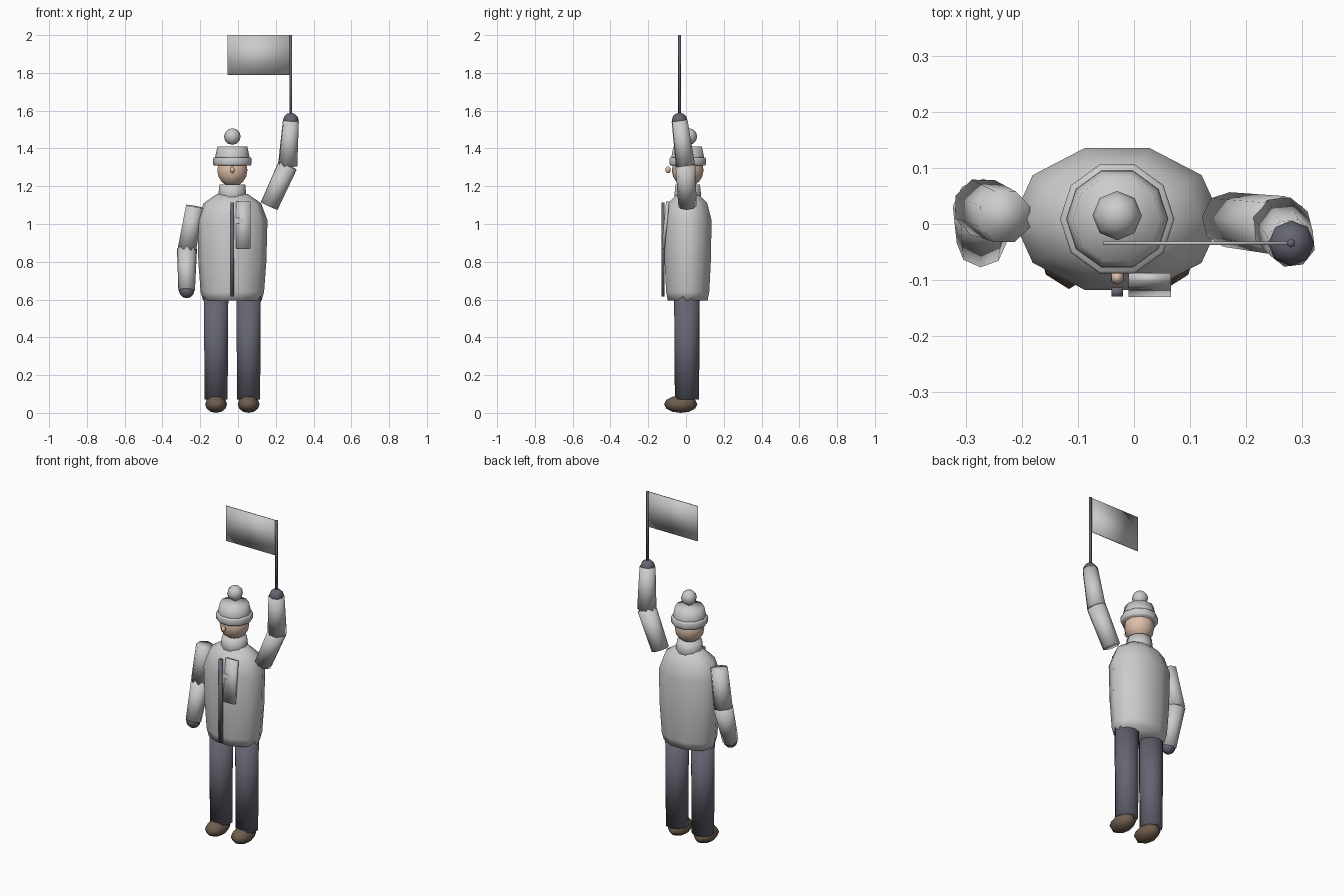
import bpy, bmesh
from math import cos, sin, tau
from mathutils import Vector, Matrix

if "Cube" in bpy.data.objects:
    bpy.data.objects.remove(bpy.data.objects["Cube"])


def material(name, rgb):
    m = bpy.data.materials.new(name)
    m.diffuse_color = (*rgb, 1)
    m.use_nodes = True
    m.node_tree.nodes["Principled BSDF"].inputs["Base Color"].default_value = m.diffuse_color
    return m


DARK = material("dark_cloth", (0.13, 0.13, 0.17))
SKIN = material("skin", (0.72, 0.52, 0.40))
BROWN = material("shoe_brown", (0.16, 0.11, 0.075))


def finish(name, bm, mat=None):
    bmesh.ops.recalc_face_normals(bm, faces=bm.faces)
    for f in bm.faces:
        f.smooth = True
    me = bpy.data.meshes.new(name)
    bm.to_mesh(me)
    bm.free()
    ob = bpy.data.objects.new(name, me)
    bpy.context.collection.objects.link(ob)
    if mat:
        me.materials.append(mat)
    return ob


def lathe(name, x, y, profile, sides=10, depth=1.0, mat=None):
    """Closed stack of elliptical rings; profile is (z, radius) pairs."""
    bm = bmesh.new()
    rings = [[bm.verts.new((x + r * cos(tau * i / sides),
                            y + r * depth * sin(tau * i / sides), z))
              for i in range(sides)] for z, r in profile]
    for a, b in zip(rings, rings[1:]):
        for i in range(sides):
            j = (i + 1) % sides
            bm.faces.new((a[i], a[j], b[j], b[i]))
    bm.faces.new(rings[0])
    bm.faces.new(rings[-1])
    return finish(name, bm, mat)


def limb(name, p, q, r1, r2, sides=8, mat=None):
    """Tapered cylinder from p to q."""
    p, q = Vector(p), Vector(q)
    d = q - p
    bm = bmesh.new()
    m = Matrix.Translation((p + q) / 2) @ d.to_track_quat('Z', 'Y').to_matrix().to_4x4()
    bmesh.ops.create_cone(bm, cap_ends=True, segments=sides, radius1=r1,
                          radius2=r2, depth=d.length, matrix=m)
    return finish(name, bm, mat)


def ball(name, c, size, u=8, v=6, mat=None):
    bm = bmesh.new()
    bmesh.ops.create_uvsphere(bm, u_segments=u, v_segments=v, radius=1,
                              matrix=Matrix.LocRotScale(Vector(c), None, Vector(size)))
    return finish(name, bm, mat)


def box(name, c, size, tilt=0.0, mat=None):
    bm = bmesh.new()
    m = (Matrix.Translation(c) @ Matrix.Rotation(tilt, 4, 'X')
         @ Matrix.Diagonal((*size, 1)))
    bmesh.ops.create_cube(bm, size=1, matrix=m)
    return finish(name, bm, mat)


CX, CY = -0.03, 0.009

# Jacket body and collar
lathe("jacket", CX, CY, [(0.595, 0.155), (0.64, 0.168), (0.80, 0.18), (1.02, 0.186),
                         (1.11, 0.152), (1.16, 0.08)], depth=0.715)
lathe("collar", CX, CY, [(1.12, 0.074), (1.165, 0.073), (1.21, 0.068)])

# Zip and chest panel
box("zip", (CX, -0.121, 0.866), (0.02, 0.016, 0.498), mat=DARK)
box("chest_panel", (0.028, -0.109, 0.995), (0.075, 0.018, 0.25), tilt=-0.10)

# Head, nose and hat
ball("head", (CX, CY, 1.285), (0.084, 0.084, 0.088), 10, 8, SKIN)
ball("nose", (CX, -0.095, 1.287), (0.013, 0.014, 0.018), 6, 6, SKIN)
lathe("hat_brim", CX, CY, [(1.31, 0.098), (1.318, 0.102), (1.345, 0.102), (1.352, 0.098)])
lathe("hat_crown", CX, CY, [(1.33, 0.092), (1.36, 0.09), (1.41, 0.079)])
ball("hat_pompom", (CX, 0.015, 1.463), (0.044, 0.044, 0.044))

# Legs and shoes
for side, s in (("left", -1), ("right", 1)):
    x = CX + s * 0.086
    limb(side + "_leg", (x, 0.005, 0.07), (x, 0.005, 0.62), 0.064, 0.068, 10, DARK)
    ball(side + "_shoe", (x, -0.028, 0.046), (0.058, 0.088, 0.046), mat=BROWN)

# Arms: shoulder, elbow and wrist for the lowered and the raised one
ARMS = {"lowered": ((-0.23, 0.013, 1.093), (-0.27, 0.03, 0.868), (-0.272, -0.035, 0.648)),
        "raised": ((0.165, 0.008, 1.095), (0.263, -0.003, 1.31), (0.28, -0.034, 1.548))}
for side, (shoulder, elbow, wrist) in ARMS.items():
    limb(side + "_upper_arm", shoulder, elbow, 0.049, 0.053)
    limb(side + "_forearm", elbow, wrist, 0.053, 0.044)
    ball(side + "_mitten", wrist, (0.041, 0.041, 0.041), mat=DARK)

# Flag pole and flag
limb("flag_pole", (0.28, -0.034, 1.53), (0.28, -0.034, 2.0), 0.008, 0.008, 6, DARK)
box("flag", (0.1125, -0.034, 1.895), (0.335, 0.006, 0.21))
